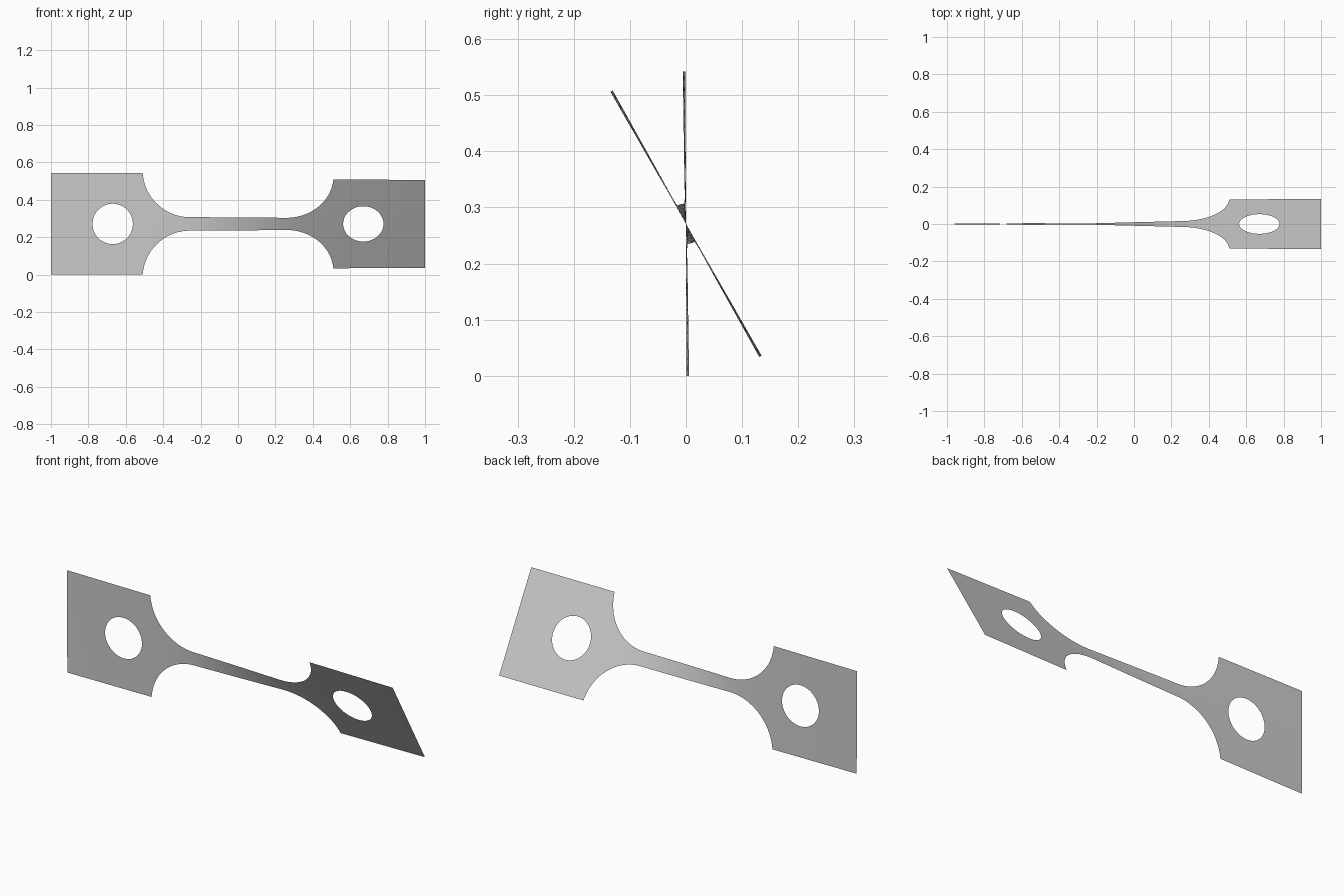
import bpy
import bmesh
from math import atan2, cos, sin, radians, sqrt, tau
from mathutils import Vector

cube = bpy.data.objects.get("Cube")
if cube:
    bpy.data.objects.remove(cube, do_unlink=True)

HALF = 0.271          # half height of the end tabs, also the axis height
SHOULDER = 0.51       # where the tabs meet the fillets
FILLET_X, RADIUS = 0.257, 0.253
NECK = 0.036          # half height of the neck
HOLE_X, HOLE_R = 0.67, 0.108
ROWS, COLUMNS, RINGS = 12, 80, 8

# Twist angle in degrees along the half length
TWIST = [(0, 0), (0.25, 10.5), (0.35, 12.8), (0.51, 13.8), (1, 14.8)]


def twist(x):
    a = abs(x)
    for (x0, t0), (x1, t1) in zip(TWIST, TWIST[1:]):
        if a <= x1 + 1e-6:
            t = t0 + (t1 - t0) * (a - x0) / (x1 - x0)
            break
    return radians(15 + (t if x > 0 else -t))


def half_height(x):
    d = abs(x) - FILLET_X
    if d <= 0:
        return NECK
    return min(HALF, NECK + RADIUS - sqrt(max(RADIUS ** 2 - d * d, 0)))


def add_grid(bm, lines):
    rows = [[bm.verts.new((x, 0, z)) for x, z in line] for line in lines]
    for a, b in zip(rows, rows[1:]):
        for i in range(len(a) - 1):
            bm.faces.new((a[i], b[i], b[i + 1], a[i + 1]))


def add_tab(bm, side):
    # Rings of faces running from the round hole out to the rectangular edge
    corners = [(SHOULDER, -HALF), (1, -HALF), (1, HALF), (SHOULDER, HALF)]
    hole, edge = [], []
    for k in range(4):
        p, q = Vector(corners[k]), Vector(corners[(k + 1) % 4])
        a0 = atan2(p.y, p.x - HOLE_X)
        sweep = (atan2(q.y, q.x - HOLE_X) - a0) % tau
        for i in range(ROWS):
            a = a0 + sweep * i / ROWS
            hole.append(Vector((HOLE_X + HOLE_R * cos(a), HOLE_R * sin(a))))
            edge.append(p.lerp(q, i / ROWS))
    hole.append(hole[0])
    edge.append(edge[0])
    lines = []
    for r in range(RINGS + 1):
        ring = [h.lerp(e, r / RINGS) for h, e in zip(hole, edge)]
        lines.append([(side * p.x, p.y) for p in ring])
    add_grid(bm, lines)


bm = bmesh.new()

# Neck and fillets
neck_lines = []
for i in range(COLUMNS + 1):
    x = SHOULDER * sin((i / COLUMNS - 0.5) * tau / 2)
    h = HALF if i in (0, COLUMNS) else half_height(x)
    neck_lines.append([(x, h * (2 * j / ROWS - 1)) for j in range(ROWS + 1)])
add_grid(bm, neck_lines)

# End tabs with holes
for side in (-1, 1):
    add_tab(bm, side)

bmesh.ops.remove_doubles(bm, verts=bm.verts, dist=0.0005)
bmesh.ops.recalc_face_normals(bm, faces=bm.faces)
bm.normal_update()
if sum(f.normal.y for f in bm.faces) > 0:
    bmesh.ops.reverse_faces(bm, faces=bm.faces)

# Twist the sheet about its long axis and lift it onto the ground
for v in bm.verts:
    a, h = twist(v.co.x), v.co.z
    v.co.y = -h * sin(a)
    v.co.z = HALF + h * cos(a)

mesh = bpy.data.meshes.new("twisted_test_strip")
bm.to_mesh(mesh)
bm.free()
mesh.shade_smooth()

grey = bpy.data.materials.new("plain grey")
grey.use_nodes = True
colour = (0.6, 0.6, 0.6, 1)
grey.diffuse_color = colour
grey.node_tree.nodes["Principled BSDF"].inputs["Base Color"].default_value = colour
mesh.materials.append(grey)

strip = bpy.data.objects.new("twisted_test_strip", mesh)
bpy.context.collection.objects.link(strip)
